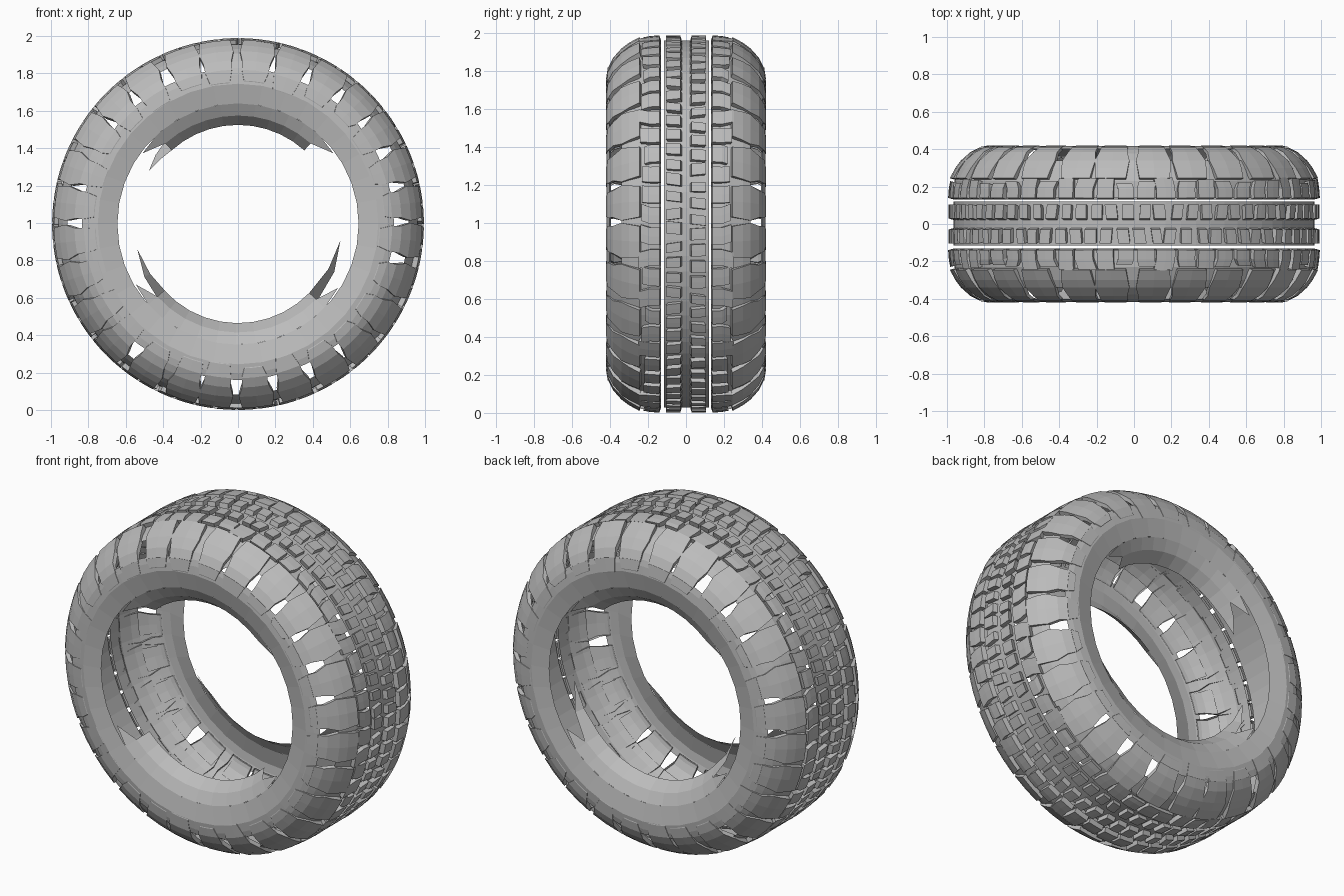
import bpy, bmesh, math, random

if "Cube" in bpy.data.objects:
    bpy.data.objects.remove(bpy.data.objects["Cube"])

CZ = 0.995
TAU = 2 * math.pi
rubber = bpy.data.materials.new("grey_rubber")
rubber.diffuse_color = (0.5, 0.5, 0.5, 1)
rubber.use_nodes = True
rubber.node_tree.nodes["Principled BSDF"].inputs["Base Color"].default_value = rubber.diffuse_color


def pos(r, y, a):
    return (r * math.cos(a), y, CZ + r * math.sin(a))


def finish(bm, name):
    bmesh.ops.remove_doubles(bm, verts=bm.verts, dist=0.0002)
    bmesh.ops.recalc_face_normals(bm, faces=bm.faces)
    me = bpy.data.meshes.new(name)
    bm.to_mesh(me)
    bm.free()
    me.materials.append(rubber)
    ob = bpy.data.objects.new(name, me)
    bpy.context.collection.objects.link(ob)


def quad(bm, pts):
    bm.faces.new([bm.verts.new(p) for p in pts])


def sweep(bm, prof, a0, a1, steps, s=1):
    """Revolve an open (r, y) profile between two angles."""
    for i in range(steps):
        b0 = a0 + (a1 - a0) * i / steps
        b1 = a0 + (a1 - a0) * (i + 1) / steps
        for (r0, y0), (r1, y1) in zip(prof, prof[1:]):
            quad(bm, [pos(r0, s * y0, b0), pos(r1, s * y1, b0),
                      pos(r1, s * y1, b1), pos(r0, s * y0, b1)])


def lug(bm, prof, lo, hi, depth, s=1):
    """Raised tread lug: outer skin plus walls, with its own end angles per profile point."""
    def row(drop, f):
        return [pos(r - drop, s * (y - drop * 0.3), l + (h - l) * f)
                for (r, y), l, h in zip(prof, lo, hi)]
    top = [row(0, f) for f in (0, 0.5, 1)]
    low = [row(depth, f) for f in (0, 0.5, 1)]
    for k in range(len(prof) - 1):
        for j in range(2):
            quad(bm, [top[j][k], top[j][k + 1], top[j + 1][k + 1], top[j + 1][k]])
        for j in (0, 2):
            quad(bm, [top[j][k], top[j][k + 1], low[j][k + 1], low[j][k]])
    for k in (0, len(prof) - 1):
        for j in range(2):
            quad(bm, [top[j][k], top[j + 1][k], low[j + 1][k], low[j][k]])


# Centre band with two rows of small blocks
bm = bmesh.new()
sweep(bm, [(0.966, -0.115), (0.966, 0.12)], 0, TAU, 72)
finish(bm, "centre_band")

bm = bmesh.new()
random.seed(4)
N = 72
for s, shift in ((1, 0.0), (-1, 0.35)):
    for i in range(N):
        a = TAU * (i + shift) / N
        w = TAU / N * random.uniform(0.55, 0.75)
        sk = 0.012 * random.uniform(-1, 1)
        lug(bm, [(0.993, 0.03), (0.993, 0.105)], [a, a + sk], [a + w, a + w + sk], 0.027, s)
finish(bm, "centre_blocks")

P = 28                                   # shoulder lugs around each side
pitch = TAU / P
shoulder = [(0.985, 0.245), (0.955, 0.30), (0.925, 0.34), (0.875, 0.385), (0.825, 0.41)]
for s, side in ((-1, "front"), (1, "back")):
    random.seed(11)

    # Under-tread shell
    bm = bmesh.new()
    sweep(bm, [(0.964, 0.14), (0.96, 0.23), (0.935, 0.30), (0.912, 0.34)], 0, TAU, 72, s)
    finish(bm, side + "_tread_base")

    # Inner row of tread blocks
    bm = bmesh.new()
    for i in range(2 * P):
        a = TAU * i / (2 * P)
        w = pitch / 2 * random.uniform(0.72, 0.92)
        e = random.uniform(0.215, 0.25)
        sk = random.uniform(-0.02, 0.02)
        lug(bm, [(0.994, 0.14), (0.99, 0.19), (0.983, e)],
            [a, a, a + sk], [a + w, a + w, a + w + sk], 0.028, s)
    finish(bm, side + "_tread_blocks")

    # Shoulder lugs, with open windows between many of them
    lugs, web, tongues = bmesh.new(), bmesh.new(), bmesh.new()
    for i in range(P):
        a = pitch * (i + random.uniform(-0.08, 0.08))
        g = random.uniform(0.2, 0.3)
        gaps = [0.26, 0.17, 0.1, g, g]
        lo = [a + pitch * k / 2 for k in gaps]
        hi = [a + pitch * (1 - k / 2) for k in gaps]
        lug(lugs, shoulder, lo, hi, 0.025, s)
        if random.random() < 0.4:        # closed window
            sweep(web, [(0.912, 0.34), (0.868, 0.378), (0.82, 0.405)],
                  a - pitch * 0.2, a + pitch * 0.2, 2, s)
        r = random.uniform(0.745, 0.79)  # tongue overlapping the sidewall
        m = pitch * random.uniform(0.03, 0.1)
        lug(tongues, [(0.825, 0.412), (r, 0.421)],
            [lo[4], lo[4] + m], [hi[4], hi[4] - m], 0.004, s)
    finish(lugs, side + "_shoulder_lugs")
    finish(web, side + "_shoulder_web")
    finish(tongues, side + "_lug_tongues")

    # Sidewall
    bm = bmesh.new()
    sweep(bm, [(0.835, 0.402), (0.80, 0.412), (0.75, 0.418), (0.645, 0.395)], 0, TAU, 36, s)
    finish(bm, side + "_sidewall")

    # Rim flange, present only along the top and bottom, with torn pointed ends
    bm = bmesh.new()
    flange = [(0.645, 0.395), (0.58, 0.36), (0.53, 0.29)]
    for d0, d1 in ((48, 132), (222, 316)):
        a0, a1 = math.radians(d0), math.radians(d1)
        sweep(bm, flange, a0, a1, 10, s)
        for a, t in ((a0, -0.2), (a1, 0.2)):
            quad(bm, [pos(0.645, s * 0.395, a), pos(0.58, s * 0.36, a),
                      pos(0.635, s * 0.385, a + t)])
    finish(bm, side + "_rim_flange")

# Loose torn shards of the rear flange
bm = bmesh.new()
for base, tip in ((-44, -9), (225, 194), (131, 149)):
    b, t = math.radians(base), math.radians(tip)
    m = (b + t) / 2
    quad(bm, [pos(0.53, 0.29, b), pos(0.59, 0.36, b), pos(0.575, 0.33, m), pos(0.54, 0.29, m)])
    quad(bm, [pos(0.54, 0.29, m), pos(0.575, 0.33, m), pos(0.555, 0.29, t)])
finish(bm, "flange_shards")
